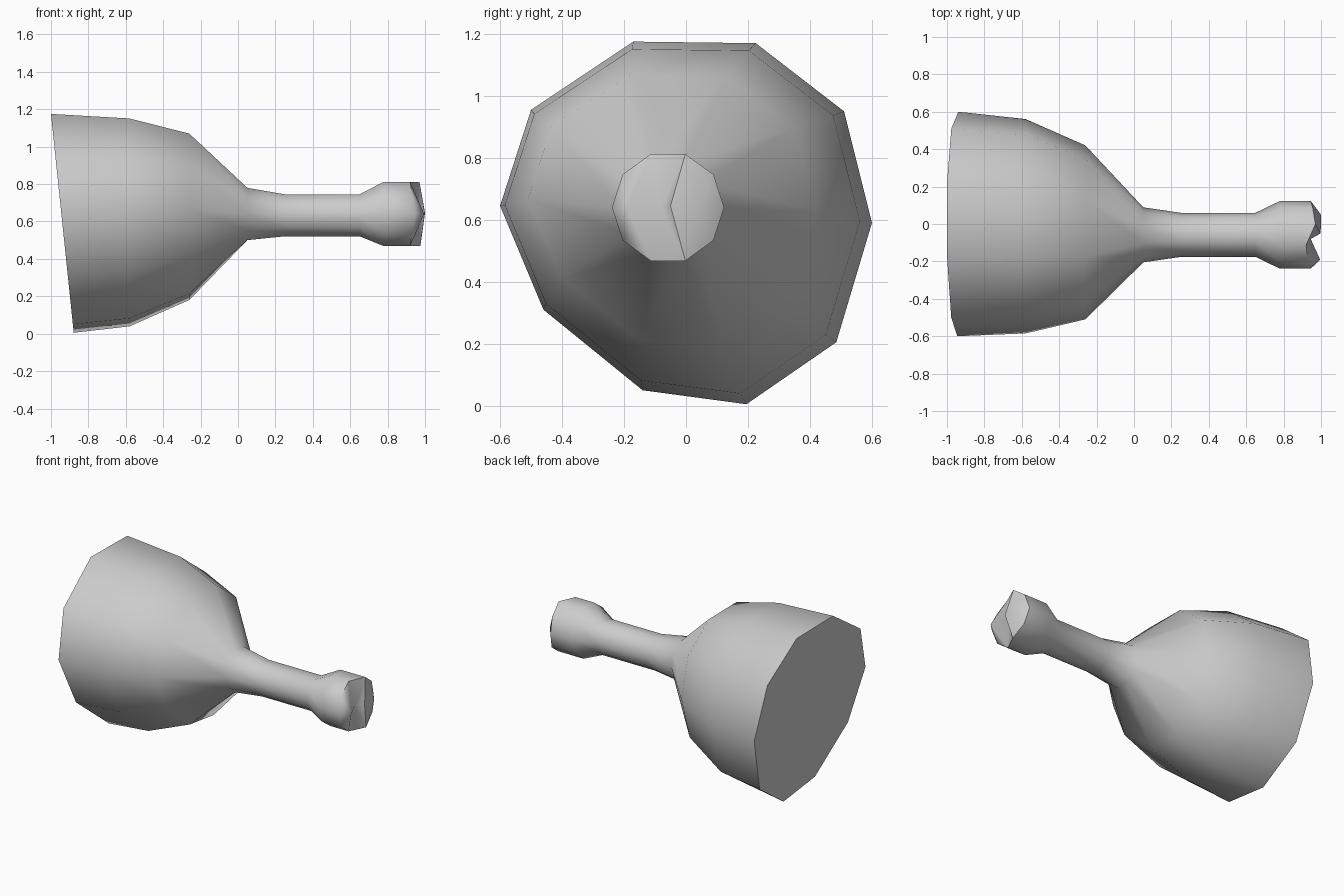
import bpy, bmesh
from math import cos, sin, pi

if "Cube" in bpy.data.objects:
    bpy.data.objects.remove(bpy.data.objects["Cube"])

N = 10
# Irregular ten-sided outline of the broad base (y, z), counter-clockwise from +y
BASE = [(0.60, 0.59), (0.51, 0.95), (0.225, 1.17), (-0.17, 1.175), (-0.50, 0.955),
        (-0.60, 0.645), (-0.46, 0.31), (-0.14, 0.05), (0.195, 0.005), (0.485, 0.205)]

bm = bmesh.new()
rings = []


def add_ring(points):
    ring = [bm.verts.new(p) for p in points]
    if rings:
        prev = rings[-1]
        for i in range(N):
            j = (i + 1) % N
            bm.faces.new((prev[i], prev[j], ring[j], ring[i]))
    rings.append(ring)
    return ring


def scaled_base(x, cy, cz, sy, sz):
    return [(x, cy + y * sy, cz + (z - 0.59) * sz) for y, z in BASE]


def regular(x, r, cz):
    return [(x, -0.058 + r * cos(2 * pi * i / N), cz + r * sin(2 * pi * i / N)) for i in range(N)]


# Slanted flat base and bulging body
base = add_ring([(-1 + (1.175 - z) * 0.104, y, z) for y, z in BASE])
bm.faces.new(base[::-1])
add_ring(scaled_base(-0.58, -0.012, 0.595, 0.955, 0.95))
add_ring(scaled_base(-0.26, -0.045, 0.625, 0.775, 0.76))

# Narrow neck and flared knob
for x, r, cz in [(0.05, 0.147, 0.64), (0.25, 0.118, 0.633), (0.65, 0.118, 0.633), (0.78, 0.181, 0.64)]:
    add_ring(regular(x, r, cz))
end_x = [0.945, 0.955, 0.97, 0.92, 0.93, 0.945, 0.93, 0.92, 0.975, 0.96]
end = add_ring([(ex, y, z) for ex, (_, y, z) in zip(end_x, regular(0, 0.181, 0.64))])

# Knob end: two lobes with a crease between them
near = bm.verts.new((0.995, -0.19, 0.64))
crease = bm.verts.new((0.945, -0.08, 0.64))
far_a = bm.verts.new((0.998, -0.05, 0.645))
far_b = bm.verts.new((1.0, 0.05, 0.645))
for i in range(3, 7):
    bm.faces.new((end[i], end[i + 1], near))
bm.faces.new((end[3], near, crease))
bm.faces.new((near, end[7], crease))
bm.faces.new((end[2], end[3], crease))
bm.faces.new((end[7], end[8], crease))
bm.faces.new((end[2], crease, far_a))
bm.faces.new((crease, end[8], far_a))
bm.faces.new((end[2], far_a, far_b))
bm.faces.new((far_a, end[8], far_b))
for i in (8, 9, 0, 1):
    bm.faces.new((end[i], end[(i + 1) % N], far_b))

bmesh.ops.recalc_face_normals(bm, faces=bm.faces)
mesh = bpy.data.meshes.new("leg_with_knob")
bm.to_mesh(mesh)
bm.free()
leg = bpy.data.objects.new("leg_with_knob", mesh)
bpy.context.collection.objects.link(leg)
bpy.context.view_layer.objects.active = leg
leg.select_set(True)
bpy.ops.object.shade_smooth_by_angle(angle=0.9)
